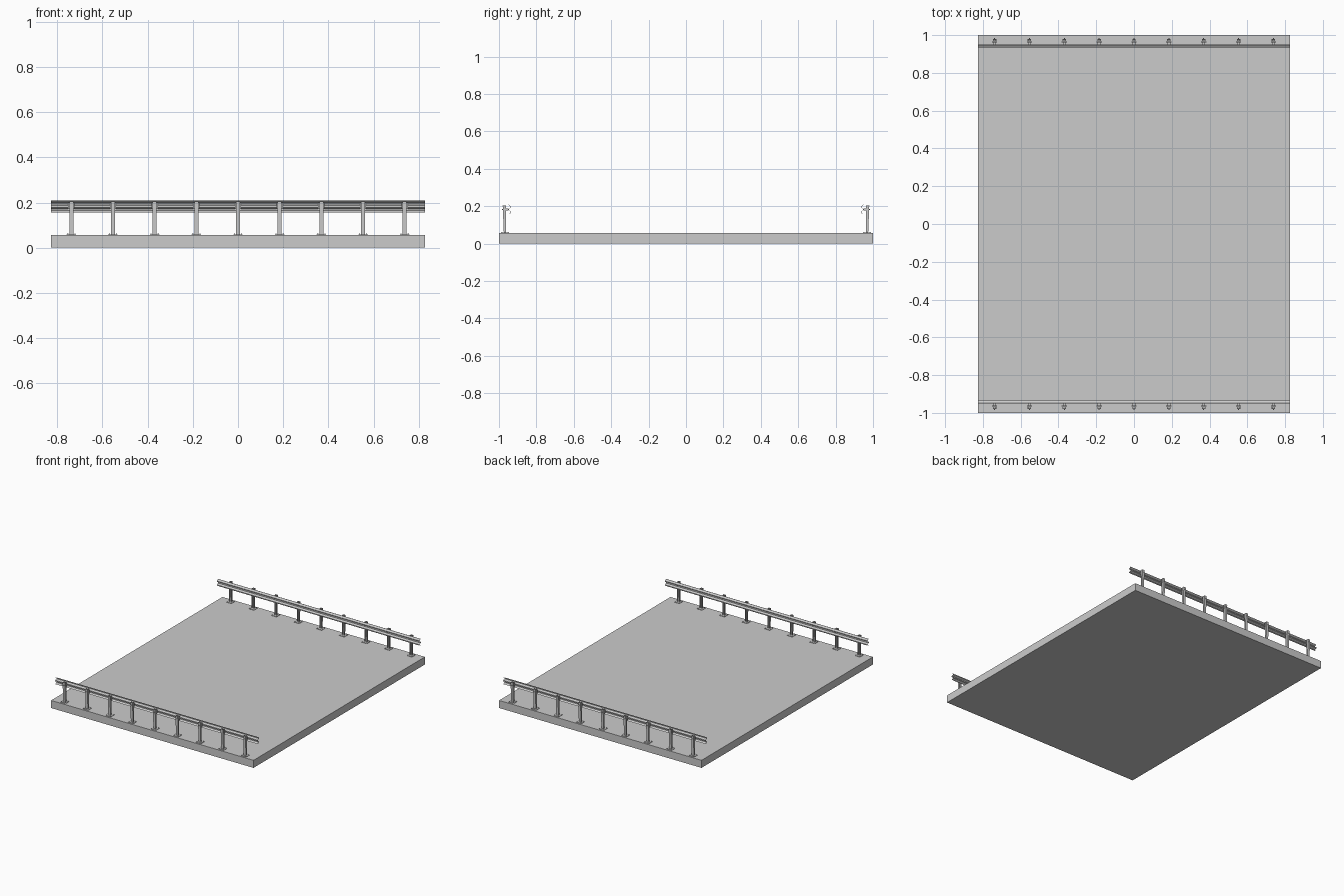
import bpy, bmesh
from mathutils import Matrix

if "Cube" in bpy.data.objects:
    bpy.data.objects.remove(bpy.data.objects["Cube"])

POSTS, STEP, X0 = 9, 0.1845, -0.738
TOP = 0.056          # slab surface
HALF = 0.827         # half length along x


def finish(name, bm, repeat=False, mirror=True):
    bmesh.ops.recalc_face_normals(bm, faces=bm.faces)
    mesh = bpy.data.meshes.new(name)
    bm.to_mesh(mesh)
    bm.free()
    ob = bpy.data.objects.new(name, mesh)
    bpy.context.collection.objects.link(ob)
    if repeat:
        arr = ob.modifiers.new("along_rail", 'ARRAY')
        arr.count = POSTS
        arr.use_relative_offset = False
        arr.use_constant_offset = True
        arr.constant_offset_displace = (STEP, 0, 0)
    if mirror:
        mir = ob.modifiers.new("other_side", 'MIRROR')
        mir.use_axis = (False, True, False)
        mir.use_mirror_merge = False
    return ob


def box(bm, x, y, z):
    size = [b - a for a, b in (x, y, z)]
    mid = [(a + b) / 2 for a, b in (x, y, z)]
    bmesh.ops.create_cube(bm, size=1, matrix=Matrix.Translation(mid) @ Matrix.Diagonal((*size, 1)))


def loft(bm, a, b):
    va, vb = [bm.verts.new(p) for p in a], [bm.verts.new(p) for p in b]
    n = len(a)
    for i in range(n):
        bm.faces.new((va[i], va[(i + 1) % n], vb[(i + 1) % n], vb[i]))
    bm.faces.new(va)
    bm.faces.new(vb)


def bolt(bm, centre, axis, r, depth):
    rot = Matrix.Rotation(1.570796, 4, 'X') if axis == 'Y' else Matrix()
    bmesh.ops.create_cone(bm, cap_ends=True, segments=6, radius1=r, radius2=r, depth=depth,
                          matrix=Matrix.Translation(centre) @ rot)


# Road slab
bm = bmesh.new()
box(bm, (-HALF, HALF), (-1, 1), (0, TOP))
finish("road_slab", bm, mirror=False)

# W-shaped rail: two ridges facing the road, thin folded sheet
bm = bmesh.new()
front = [(-0.948, 0.157), (-0.944, 0.160), (-0.935, 0.165), (-0.935, 0.171), (-0.949, 0.178),
         (-0.949, 0.186), (-0.935, 0.193), (-0.935, 0.199), (-0.944, 0.205), (-0.948, 0.208)]
outline = front + [(y - 0.0025, z) for y, z in reversed(front)]
loft(bm, [(-HALF, y, z) for y, z in outline], [(HALF, y, z) for y, z in outline])
finish("guard_rail", bm)

# Channel posts, open toward the road, slightly deeper at the top
bm = bmesh.new()


def channel(z, outer, inner=-0.963, w=0.009, t=0.003):
    pts = [(-w, inner), (-w, outer), (w, outer), (w, inner),
           (w - t, inner), (w - t, outer + t), (-w + t, outer + t), (-w + t, inner)]
    return [(X0 + x, y, z) for x, y in pts]


loft(bm, channel(TOP, -0.974), channel(0.204, -0.980))
finish("post", bm, repeat=True)

# Base plates with anchor bolts
bm = bmesh.new()
box(bm, (X0 - 0.021, X0 + 0.021), (-0.988, -0.947), (TOP, TOP + 0.003))
for sx in (-1, 1):
    for y in (-0.983, -0.952):
        bolt(bm, (X0 + sx * 0.016, y, TOP + 0.004), 'Z', 0.003, 0.004)
finish("base_plate", bm, repeat=True)

# Spacer brackets between post and rail
bm = bmesh.new()
box(bm, (X0 - 0.014, X0 + 0.014), (-0.966, -0.962), (0.172, 0.2))
box(bm, (X0 - 0.008, X0 + 0.008), (-0.963, -0.950), (0.177, 0.189))
finish("spacer_bracket", bm, repeat=True)

# Rail bolts
bm = bmesh.new()
bolt(bm, (X0, -0.948, 0.182), 'Y', 0.003, 0.005)
bolt(bm, (X0, -0.981, 0.183), 'Y', 0.003, 0.005)
finish("rail_bolt", bm, repeat=True)
